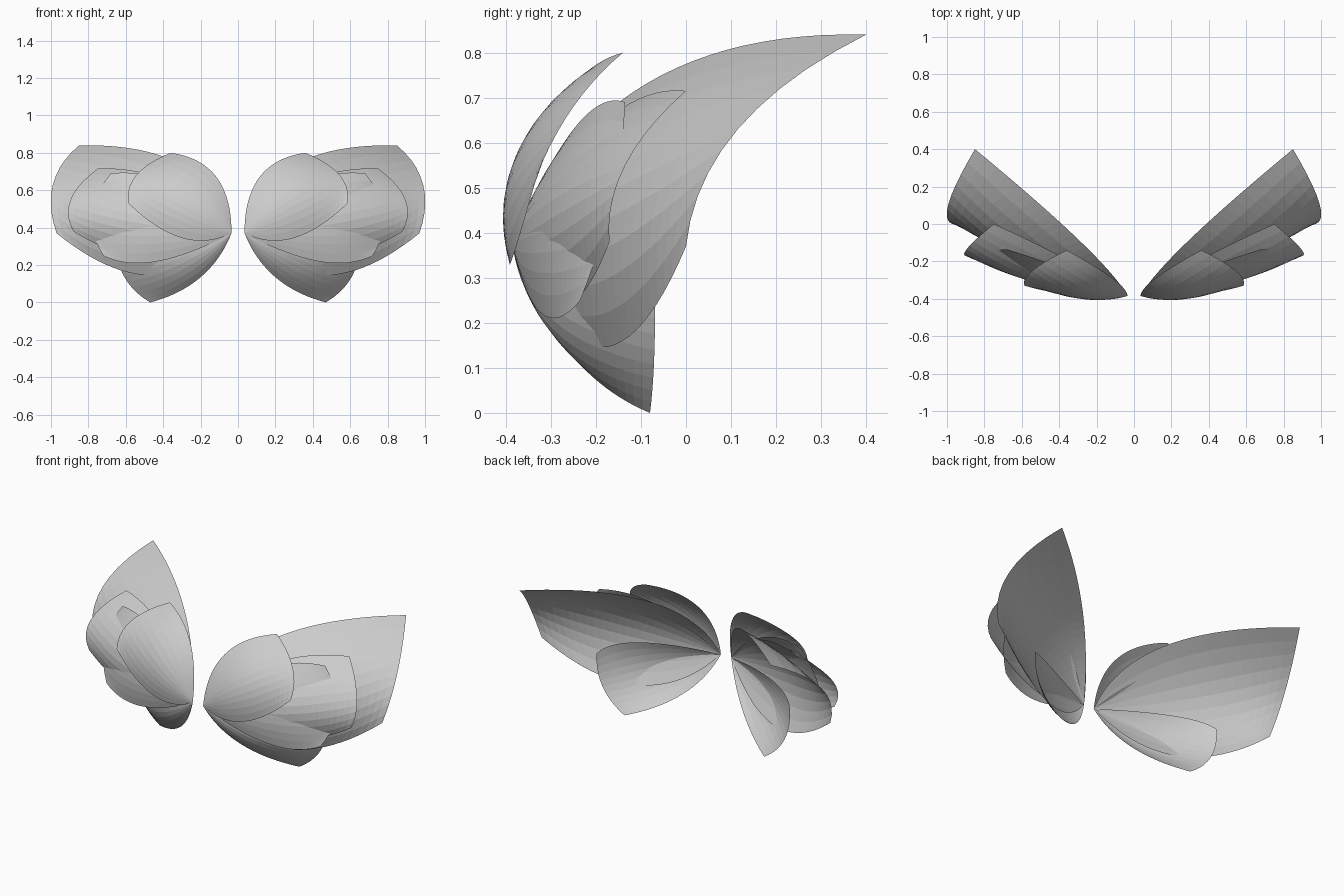
import bpy
from mathutils import Vector

cube = bpy.data.objects.get("Cube")
if cube:
    bpy.data.objects.remove(cube, do_unlink=True)

grey = bpy.data.materials.new("plain grey")
grey.use_nodes = True
colour = (0.6, 0.6, 0.6, 1)
grey.diffuse_color = colour
grey.node_tree.nodes["Principled BSDF"].inputs["Base Color"].default_value = colour

ROOT = Vector((0.035, -0.385, 0.37))
STRIPS, STEPS = 10, 24


def through(a, b, c, t):
    """Smooth curve passing a, b and c at t = 0, one half and 1."""
    return (a * (2 * t - 1) * (t - 1) + b * 4 * t * (1 - t) + c * t * (2 * t - 1))


def petal(name, middles, ends):
    """Curved shell fanning from the root; lower, centre and upper ribs."""
    middles = [Vector(p) for p in middles]
    ends = [Vector(p) for p in ends]
    verts, faces = [ROOT], []
    for i in range(1, STEPS + 1):
        for j in range(STRIPS + 1):
            v = j / STRIPS
            verts.append(through(ROOT, through(*middles, v), through(*ends, v), i / STEPS))
    row = STRIPS + 1
    for j in range(STRIPS):
        faces.append((0, 1 + j, 2 + j))
        for i in range(STEPS - 1):
            a = 1 + i * row + j
            faces.append((a, a + row, a + row + 1, a + 1))
    mesh = bpy.data.meshes.new(name)
    mesh.from_pydata(verts, [], faces)
    mesh.materials.append(grey)
    obj = bpy.data.objects.new(name, mesh)
    bpy.context.collection.objects.link(obj)
    obj.modifiers.new("both sides", "MIRROR").use_mirror_merge = False


# Domed petals at the front top
petal("front_petals",
      [(0.30, -0.385, 0.345), (0.28, -0.385, 0.55), (0.115, -0.29, 0.67)],
      [(0.585, -0.33, 0.53), (0.545, -0.25, 0.68), (0.36, -0.14, 0.80)])

# Large wings at the back
petal("back_petals",
      [(0.46, -0.19, 0.145), (0.55, -0.21, 0.47), (0.29, -0.09, 0.73)],
      [(0.97, 0.0, 0.37), (0.99, 0.115, 0.63), (0.85, 0.40, 0.84)])

# Two crossing layers in the middle
petal("middle_petals",
      [(0.45, -0.275, 0.24), (0.50, -0.315, 0.46), (0.36, -0.19, 0.64)],
      [(0.88, -0.17, 0.38), (0.895, -0.135, 0.55), (0.75, 0.0, 0.715)])
petal("inner_petals",
      [(0.43, -0.32, 0.22), (0.48, -0.32, 0.44), (0.35, -0.25, 0.63)],
      [(0.72, -0.235, 0.25), (0.78, -0.165, 0.47), (0.68, -0.135, 0.69)])

# Small petals pointing down
petal("lower_petals",
      [(0.20, -0.26, 0.135), (0.345, -0.285, 0.225), (0.46, -0.20, 0.40)],
      [(0.47, -0.08, 0.0), (0.61, -0.07, 0.14), (0.65, -0.07, 0.33)])
